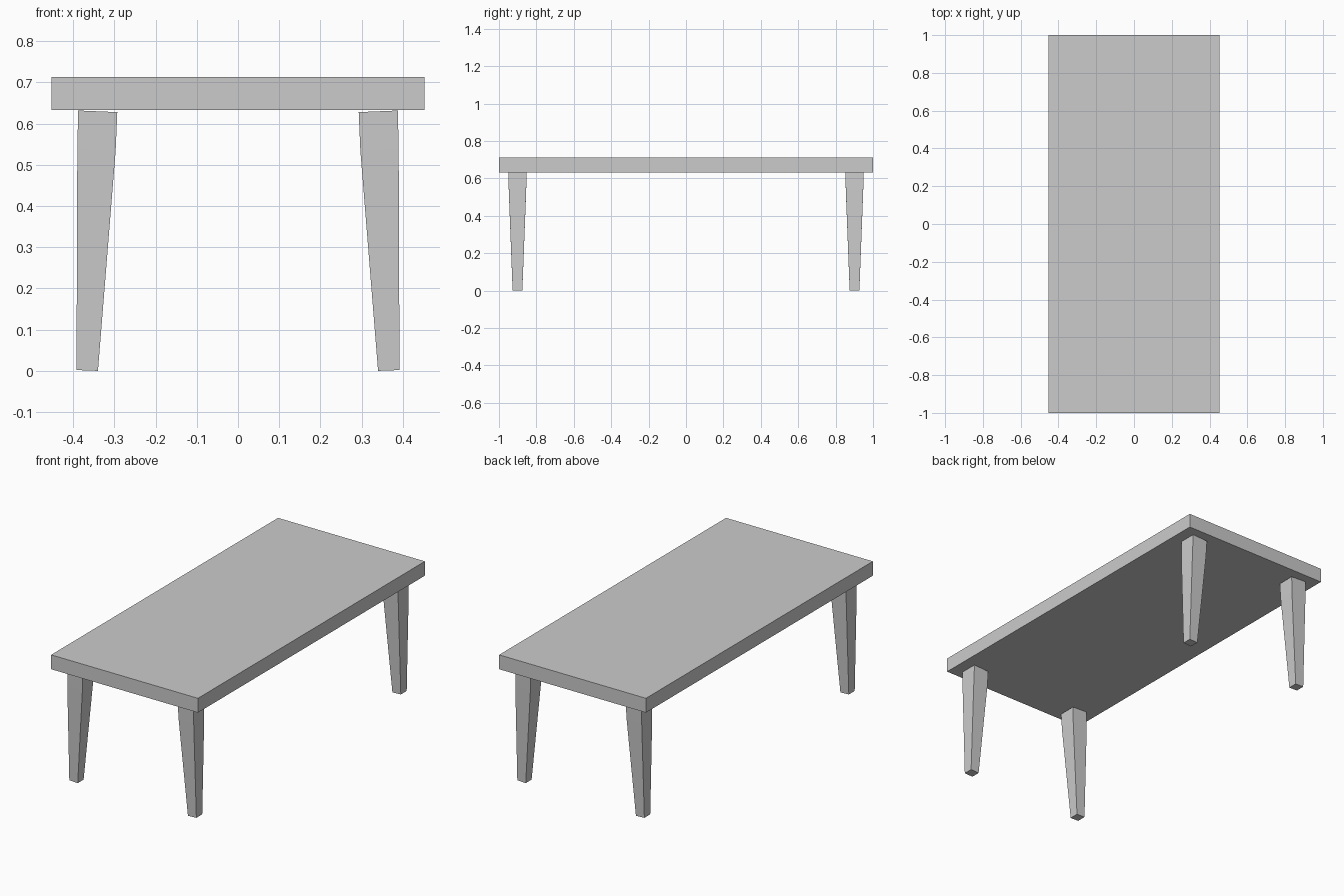
import bpy
import bmesh

if "Cube" in bpy.data.objects:
    bpy.data.objects.remove(bpy.data.objects["Cube"])


def new_object(name, bm):
    bmesh.ops.recalc_face_normals(bm, faces=bm.faces[:])
    mesh = bpy.data.meshes.new(name)
    bm.to_mesh(mesh)
    bm.free()
    obj = bpy.data.objects.new(name, mesh)
    bpy.context.collection.objects.link(obj)
    return obj


# Table top: plain slab
bm = bmesh.new()
bmesh.ops.create_cube(bm, size=1)
bmesh.ops.scale(bm, vec=(0.906, 2.0, 0.08), verts=bm.verts[:])
bmesh.ops.translate(bm, vec=(0, 0, 0.673), verts=bm.verts[:])
new_object("table_top", bm)

# Tapered, slightly leaning leg: (inner x, inner z, outer x, outer z, half depth)
sections = [
    (0.340, 0.000, 0.392, 0.002, 0.026),
    (0.297, 0.535, 0.390, 0.538, 0.0465),
    (0.293, 0.628, 0.388, 0.632, 0.049),
]
bm = bmesh.new()
rings = []
for xi, zi, xo, zo, h in sections:
    corners = [(xi, -h, zi), (xo, -h, zo), (xo, h, zo), (xi, h, zi)]
    rings.append([bm.verts.new((x, y + 0.901, z)) for x, y, z in corners])
for low, high in zip(rings, rings[1:]):
    for i in range(4):
        j = (i + 1) % 4
        bm.faces.new((low[i], low[j], high[j], high[i]))
bm.faces.new(rings[0])
bm.faces.new(rings[-1])
legs = new_object("legs", bm)

# Mirror the leg to all four corners
mirror = legs.modifiers.new("four_corners", 'MIRROR')
mirror.use_axis = (True, True, False)
mirror.use_mirror_merge = False
